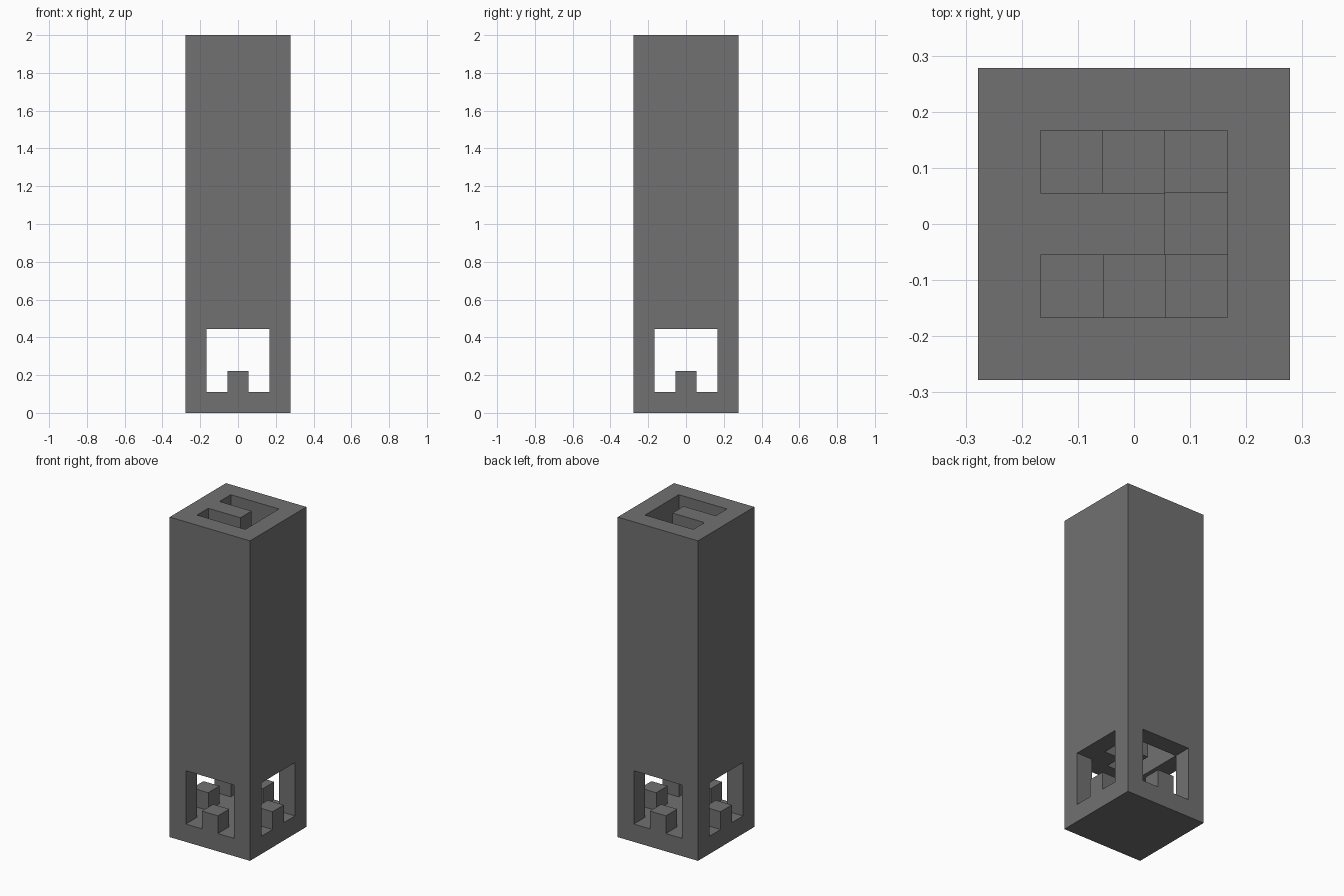
import bpy
import bmesh
from math import radians
from mathutils import Vector

U = 2 / 18          # one building block
HEIGHT = 18         # blocks from ground to roof
CEILING = 4         # underside of the stair shaft

old = bpy.data.objects.get("Cube")
if old:
    bpy.data.objects.remove(old, do_unlink=True)

stone = bpy.data.materials.new("grey stone")
stone.use_nodes = True
colour = (0.165, 0.165, 0.165, 1)
stone.diffuse_color = colour
stone.node_tree.nodes["Principled BSDF"].inputs["Base Color"].default_value = colour

span = range(-2, 3)

# Outer walls with a wide window in each side, and the floor
walls = set()
for x in span:
    for y in span:
        for z in range(HEIGHT):
            shell = max(abs(x), abs(y)) == 2
            corner = abs(x) == 2 and abs(y) == 2
            window = shell and not corner and 1 <= z < CEILING
            if z == 0 or (shell and not window):
                walls.add((x, y, z))

# Low post in the middle of each window
posts = {(x, y, 1) for x, y in ((2, 0), (-2, 0), (0, 2), (0, -2))}

# Central column of the stair
column = {(0, 0, z) for z in range(CEILING, HEIGHT)}

# Steps winding down around the column, one block lower each
ring = ((-1, 0), (-1, 1), (0, 1), (1, 1), (1, 0), (1, -1), (0, -1), (-1, -1))
steps = {(*ring[k % 8], HEIGHT - 1 - k) for k in range(HEIGHT - CEILING)}

solid = walls | posts | column | steps
DIRECTIONS = [Vector(d) for d in
              ((1, 0, 0), (-1, 0, 0), (0, 1, 0), (0, -1, 0), (0, 0, 1), (0, 0, -1))]


def build(name, blocks):
    """Skin a set of blocks, leaving out faces buried against other blocks."""
    bm = bmesh.new()
    for block in sorted(blocks):
        centre = Vector(block) + Vector((0, 0, 0.5))
        for d in DIRECTIONS:
            if tuple(int(c) for c in Vector(block) + d) in solid:
                continue
            a = Vector((d.y, d.z, d.x)) / 2
            b = d.cross(a)
            mid = centre + d / 2
            corners = (mid + a + b, mid - a + b, mid - a - b, mid + a - b)
            bm.faces.new([bm.verts.new(c * U) for c in corners])
    bmesh.ops.remove_doubles(bm, verts=bm.verts, dist=U / 100)
    bm.normal_update()
    for f in bm.faces:
        out = any((f.normal - d).length < 0.1 and
                  tuple(round(c) for c in f.calc_center_median() / U - d / 2
                        - Vector((0, 0, 0.5))) in blocks for d in DIRECTIONS)
        if not out:
            f.normal_flip()
    bmesh.ops.dissolve_limit(bm, angle_limit=radians(1), verts=bm.verts, edges=bm.edges)
    mesh = bpy.data.meshes.new(name)
    bm.to_mesh(mesh)
    bm.free()
    mesh.materials.append(stone)
    bpy.context.collection.objects.link(bpy.data.objects.new(name, mesh))


build("tower_walls", walls)
build("window_posts", posts)
build("stair_column", column)
build("spiral_steps", steps)
